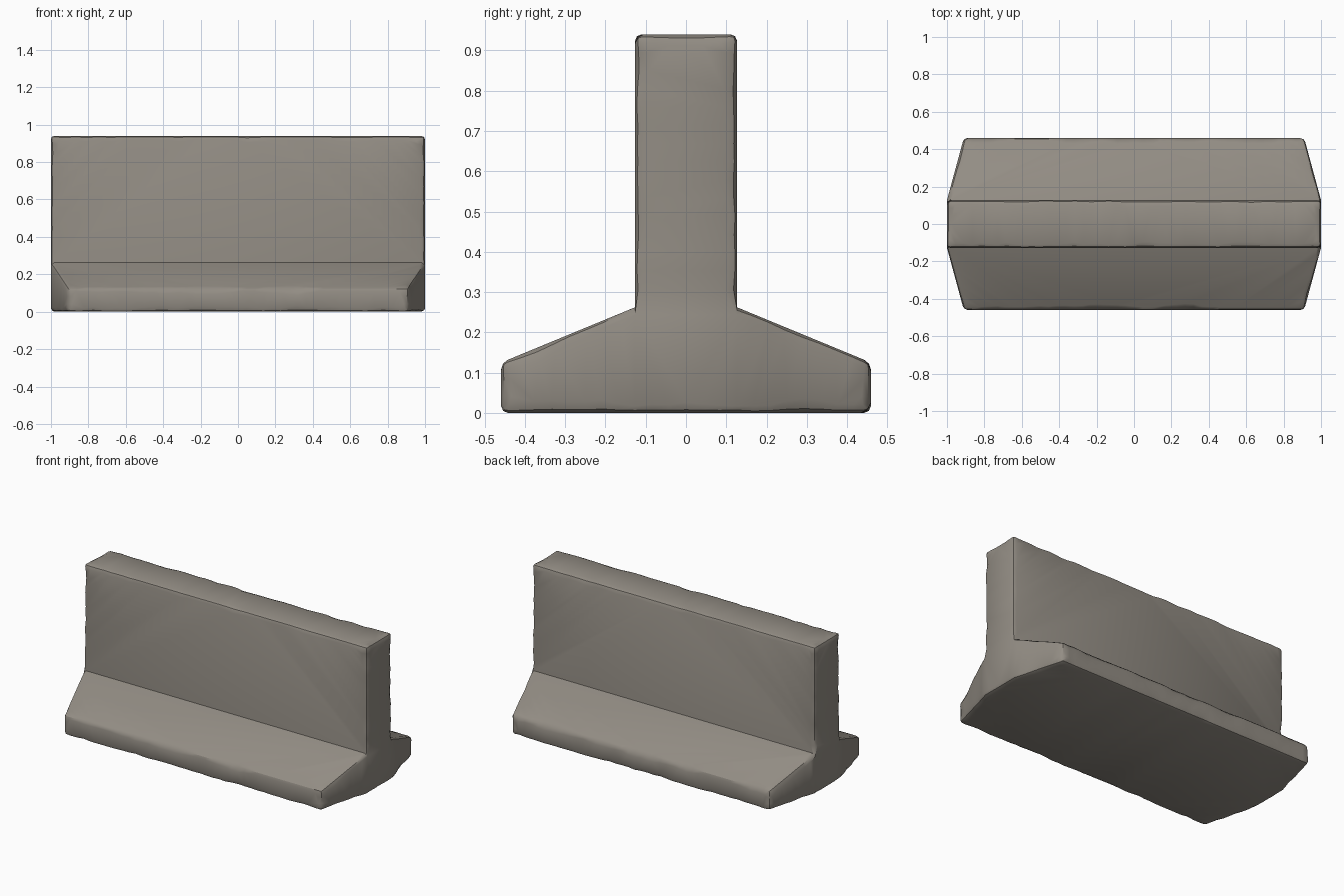
import bpy, bmesh, math
from mathutils import Vector, noise

if "Cube" in bpy.data.objects:
    bpy.data.objects.remove(bpy.data.objects["Cube"])

# Half outline of the barrier's tee section: (y, z), foot to top
WALL, FOOT, TOP = 0.127, 0.459, 0.94
SHOULDER, TOE = 0.262, 0.125
X_END, X_TOE = 1.0, 0.91          # the feet narrow towards their outer side

bm = bmesh.new()


def v(x, y, z):
    return bm.verts.new((x, y, z))


# Corner points for both ends and both sides
P = {}
for sx in (-1, 1):
    for sy in (-1, 1):
        P[sx, sy] = {
            "in": v(sx * X_END, sy * WALL, 0),
            "shoulder": v(sx * X_END, sy * WALL, SHOULDER),
            "top": v(sx * X_END, sy * WALL, TOP),
            "toe": v(sx * X_TOE, sy * FOOT, TOE),
            "out": v(sx * X_TOE, sy * FOOT, 0),
        }

# Long faces: foot side, sloped foot top, wall side
for sy in (-1, 1):
    a, b = P[-1, sy], P[1, sy]
    for lo, hi in (("out", "toe"), ("toe", "shoulder"), ("shoulder", "top")):
        bm.faces.new((a[lo], b[lo], b[hi], a[hi]))

# End faces: flat wall end and the two angled foot ends
for sx in (-1, 1):
    a, b = P[sx, -1], P[sx, 1]
    bm.faces.new((a["in"], b["in"], b["shoulder"], b["top"], a["top"], a["shoulder"]))
    for c in (a, b):
        bm.faces.new((c["in"], c["shoulder"], c["toe"], c["out"]))

# Top and underside
bm.faces.new([P[k]["top"] for k in ((-1, -1), (1, -1), (1, 1), (-1, 1))])
l, r = P[-1, -1], P[1, -1]
l2, r2 = P[-1, 1], P[1, 1]
bm.faces.new((l["out"], r["out"], r["in"], r2["in"], r2["out"],
              l2["out"], l2["in"], l["in"]))
bmesh.ops.recalc_face_normals(bm, faces=bm.faces)
bm.normal_update()

# Split the outer edges into short pieces so that they can be chipped
sharp = [e for e in bm.edges if e.calc_face_angle_signed() > math.radians(20)]
worn = []
for e in sharp:
    n = max(2, round(e.calc_length() / 0.045))
    start, end = e.verts
    cur = e
    pieces = [e]
    for i in range(n - 1):
        new_edge, new_vert = bmesh.utils.edge_split(cur, start, 1.0 / (n - i))
        pair = (cur, new_edge)
        pieces += [new_edge]
        start = new_vert
        cur = next(k for k in pair if end in k.verts)
    worn += pieces
worn = list(set(worn))

# Round the outer edges
res = bmesh.ops.bevel(bm, geom=worn, offset=0.017, offset_type='OFFSET',
                      segments=2, profile=0.5, affect='EDGES',
                      clamp_overlap=False)
chips = set(res["faces"])
bm.normal_update()


def wear(p):
    """Irregular depth of the chipping at a point."""
    a = noise.noise(p * 11.0 + Vector((3, 7, 1)))
    b = noise.noise(p * 3.1)
    return min(0.022, max(0.0, 0.006 + 0.018 * a + 0.012 * b))


# Chip: slide border points within their flat face, sink the middle points
moves = []
for vert in bm.verts:
    near = [f for f in vert.link_faces if f in chips]
    flat = [f for f in vert.link_faces if f not in chips]
    if not near:
        continue
    d = wear(vert.co)
    if len(flat) == 1:
        n = flat[0].normal
        t = sum((f.normal for f in near), Vector())
        t -= n * t.dot(n)
        if t.length > 1e-4:
            moves.append((vert, -t.normalized() * d))
    elif not flat:
        moves.append((vert, -vert.normal * d * 0.45))
for vert, m in moves:
    vert.co += m

# Finish the mesh
bmesh.ops.triangulate(bm, faces=[f for f in bm.faces if len(f.verts) > 4])
bmesh.ops.recalc_face_normals(bm, faces=bm.faces)
mesh = bpy.data.meshes.new("concrete_barrier")
bm.to_mesh(mesh)
bm.free()
barrier = bpy.data.objects.new("concrete_barrier", mesh)
bpy.context.collection.objects.link(barrier)

# Plain concrete colour
mat = bpy.data.materials.new("warm grey concrete")
mat.diffuse_color = (0.29, 0.265, 0.23, 1.0)
mat.use_nodes = True
mat.node_tree.nodes["Principled BSDF"].inputs["Base Color"].default_value = mat.diffuse_color
mesh.materials.append(mat)

bpy.context.view_layer.objects.active = barrier
barrier.select_set(True)
bpy.ops.object.shade_smooth_by_angle(angle=math.radians(30))
